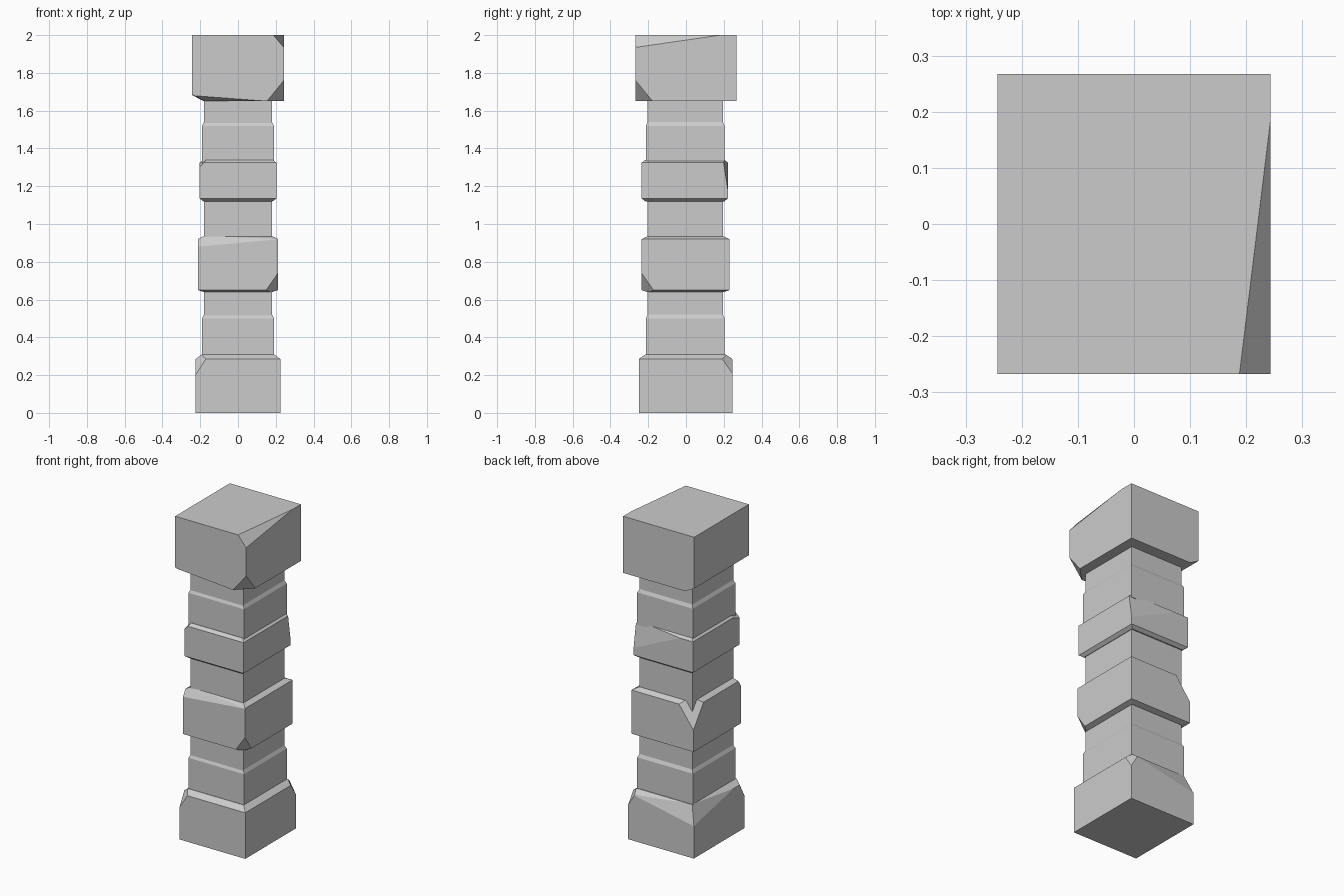
import bpy, bmesh
from mathutils import Vector

cube = bpy.data.objects.get("Cube")
if cube:
    bpy.data.objects.remove(cube, do_unlink=True)

stone = bpy.data.materials.new("grey stone")
stone.use_nodes = True
grey = (0.6, 0.6, 0.6, 1)
stone.diffuse_color = grey
stone.node_tree.nodes["Principled BSDF"].inputs["Base Color"].default_value = grey


def add_rectangle(bm, half_width, front, back, height):
    """Add the four corner vertices of one horizontal cross-section."""
    corners = ((-half_width, front), (half_width, front), (half_width, back), (-half_width, back))
    return [bm.verts.new((x, y, height)) for x, y in corners]


def chip_corner(bm, low, high, corner, reach):
    """Slice off a named corner; reach is how far the cut runs along x, y and z."""
    sides = [word in corner for word in ("left", "back", "upper")]
    tip = Vector([high[axis] if far else low[axis] for axis, far in enumerate(sides)])
    normal = Vector([(1 if far else -1) / length for far, length in zip(sides, reach)])
    on_plane = tip.copy()
    on_plane.x -= reach[0] if sides[0] else -reach[0]
    geometry = bm.verts[:] + bm.edges[:] + bm.faces[:]
    cut = bmesh.ops.bisect_plane(bm, geom=geometry, dist=1e-5, plane_co=on_plane,
                                 plane_no=normal.normalized(), clear_outer=True)
    rim = [item for item in cut["geom_cut"] if isinstance(item, bmesh.types.BMEdge)]
    bmesh.ops.holes_fill(bm, edges=rim, sides=0)


def add_block(name, bottom, top, half_width, front, back,
              inset=0.03, upper_lip=0.0, lower_lip=0.0, chips=()):
    """Make a stone block with optional sloping lips and chipped corners."""
    bm = bmesh.new()
    outer = (half_width, front, back)
    inner = (half_width - inset, front + inset, back - inset)
    loops = []
    if lower_lip:
        loops.append(add_rectangle(bm, *inner, bottom))
    loops.append(add_rectangle(bm, *outer, bottom + lower_lip))
    loops.append(add_rectangle(bm, *outer, top - upper_lip))
    if upper_lip:
        loops.append(add_rectangle(bm, *inner, top))

    # Walls between neighbouring cross-sections, then both ends
    for below, above in zip(loops, loops[1:]):
        for i in range(4):
            j = (i + 1) % 4
            bm.faces.new((below[i], below[j], above[j], above[i]))
    bm.faces.new(reversed(loops[0]))
    bm.faces.new(loops[-1])

    for corner, reach in chips:
        chip_corner(bm, (-half_width, front, bottom), (half_width, back, top), corner, reach)
    bmesh.ops.recalc_face_normals(bm, faces=bm.faces[:])

    mesh = bpy.data.meshes.new(name)
    bm.to_mesh(mesh)
    bm.free()
    mesh.materials.append(stone)
    block = bpy.data.objects.new(name, mesh)
    bpy.context.collection.objects.link(block)


# Base with two worn upper edges and chipped corners
add_block("base_block", bottom=0, top=0.31, half_width=0.225, front=-0.25, back=0.245,
          inset=0.035, upper_lip=0.025,
          chips=[("right back upper", (0.04, 0.5, 0.11)),
                 ("right back upper", (0.55, 0.04, 0.11)),
                 ("right front upper", (0.07, 0.06, 0.11)),
                 ("left back upper", (0.06, 0.07, 0.1))])

# Slim core running through the bands
add_block("core_shaft", bottom=0.3, top=1.67, half_width=0.18, front=-0.205, back=0.195)

# Slightly wider sleeves, each ending in a small step
for name, bottom, top in (("lower_sleeve", 0.28, 0.52), ("upper_sleeve", 1.32, 1.54)):
    add_block(name, bottom=bottom, top=top, half_width=0.19, front=-0.213, back=0.205,
              inset=0.01, upper_lip=0.02)

# Middle band with a worn front edge and chipped corners
add_block("middle_band", bottom=0.64, top=0.935, half_width=0.212, front=-0.235, back=0.23,
          upper_lip=0.015, lower_lip=0.01,
          chips=[("right front upper", (0.6, 0.035, 0.055)),
                 ("left front lower", (0.07, 0.07, 0.1)),
                 ("right back upper", (0.11, 0.11, 0.15))])

# Upper band with a worn back corner
add_block("upper_band", bottom=1.12, top=1.34, half_width=0.203, front=-0.235, back=0.222,
          inset=0.02, upper_lip=0.015, lower_lip=0.015,
          chips=[("left back upper", (0.35, 0.025, 0.16)),
                 ("right front upper", (0.04, 0.12, 0.04))])

# Top block with chipped corners and a sloping underside
add_block("top_block", bottom=1.65, top=2, half_width=0.243, front=-0.267, back=0.267,
          chips=[("left front upper", (0.055, 0.45, 0.065)),
                 ("right front lower", (0.065, 9, 0.035)),
                 ("right front lower", (0.4, 0.07, 0.03)),
                 ("left front lower", (0.09, 0.09, 0.11))])
